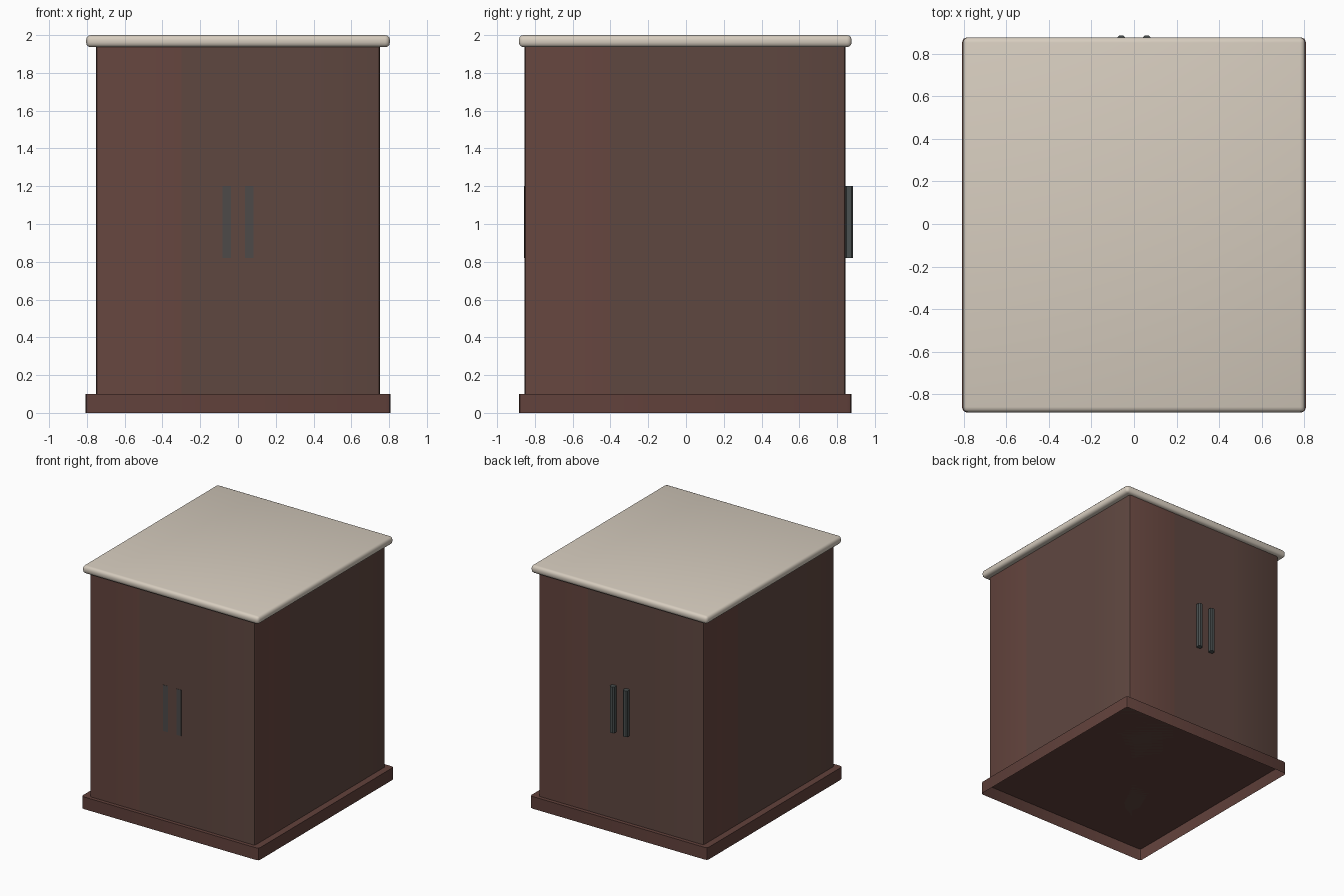
import bpy, bmesh

if "Cube" in bpy.data.objects:
    bpy.data.objects.remove(bpy.data.objects["Cube"])


def material(name, hex_rgb):
    def lin(c):
        c /= 255
        return c / 12.92 if c <= 0.04045 else ((c + 0.055) / 1.055) ** 2.4
    m = bpy.data.materials.new(name)
    m.diffuse_color = (*[lin(int(hex_rgb[i:i + 2], 16)) for i in (0, 2, 4)], 1)
    m.use_nodes = True
    m.node_tree.nodes["Principled BSDF"].inputs["Base Color"].default_value = m.diffuse_color
    return m


RED = material("red brown wood", "66463F")
BROWN = material("brown wood", "5F4740")
PLINTH = material("plinth wood", "61413B")
STONE = material("cream stone", "D6CCBE")
METAL = material("dark metal", "4A5050")
FADED = material("faded metal", "4D4A49")


def box(name, lo, hi, mats, bevel=0.0, segs=2, vertical_only=False, edit=None):
    """Box between two corners, with optional rounded edges and an edit step."""
    bm = bmesh.new()
    bmesh.ops.create_cube(bm, size=1)
    for v in bm.verts:
        v.co = [(lo[i] + hi[i]) / 2 + v.co[i] * (hi[i] - lo[i]) for i in range(3)]
    if bevel:
        edges = [e for e in bm.edges if not vertical_only
                 or abs(e.verts[0].co.z - e.verts[1].co.z) > 1e-4]
        bmesh.ops.bevel(bm, geom=edges, offset=bevel, segments=segs,
                        profile=0.5, affect='EDGES')
    bm.normal_update()
    if edit:
        edit(bm)
    me = bpy.data.meshes.new(name)
    bm.to_mesh(me)
    bm.free()
    for m in mats:
        me.materials.append(m)
    ob = bpy.data.objects.new(name, me)
    bpy.context.collection.objects.link(ob)
    bpy.context.view_layer.objects.active = ob
    ob.select_set(True)
    bpy.ops.object.shade_smooth_by_angle(angle=0.6)
    ob.select_set(False)
    return ob


def open_bottom(bm):
    faces = [f for f in bm.faces if f.normal.z < -0.9]
    bmesh.ops.delete(bm, geom=faces, context='FACES_ONLY')


def wood_bands(bm):
    # cut each wall so its left part can be redder than the rest
    for co, no in (((-0.3, 0, 0), (1, 0, 0)), ((0.3, 0, 0), (1, 0, 0)),
                   ((0, -0.4, 0), (0, 1, 0)), ((0, 0.4, 0), (0, 1, 0))):
        bmesh.ops.bisect_plane(bm, geom=bm.verts[:] + bm.edges[:] + bm.faces[:],
                               plane_co=co, plane_no=no)
    bm.normal_update()
    for f in bm.faces:
        c, n = f.calc_center_median(), f.normal
        if abs(n.y) > abs(n.x):
            red = c.x * n.y > 0.3
        else:
            red = c.y * n.x < -0.4
        f.material_index = 0 if red else 1


# plinth, hollow underneath
box("plinth", (-0.807, -0.885, 0), (0.807, 0.876, 0.1), [PLINTH], 0.02, 2, True, open_bottom)
# cabinet body
box("cabinet_body", (-0.752, -0.855, 0.1), (0.752, 0.845, 1.95), [RED, BROWN],
    0.016, 2, True, wood_bands)
# worktop with rounded edge
box("worktop", (-0.804, -0.885, 1.936), (0.804, 0.877, 2.0), [STONE], 0.025, 3)

# bar handles on the back, flat painted handles on the front
for side, s in (("left", -1), ("right", 1)):
    x = 0.06 * s
    box(f"bar_handle_{side}", (x - 0.021, 0.84, 0.82), (x + 0.021, 0.885, 1.2),
        [METAL], 0.01, 1, True)
    box(f"flat_handle_{side}", (x - 0.022, -0.857, 0.82), (x + 0.022, -0.853, 1.2), [FADED])
